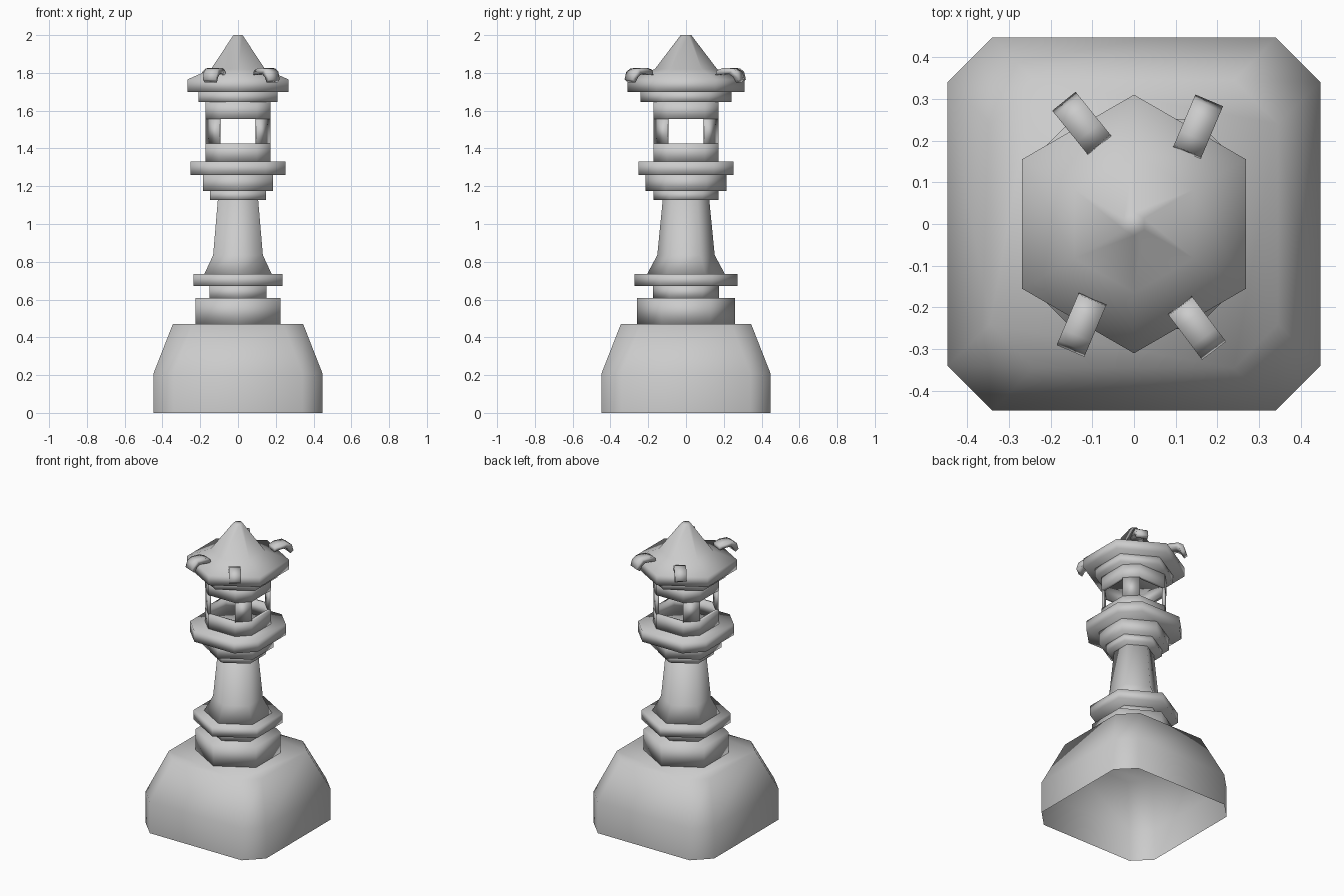
import bpy, bmesh, math
from mathutils import Matrix, Vector

if "Cube" in bpy.data.objects:
    bpy.data.objects.remove(bpy.data.objects["Cube"])

stone = bpy.data.materials.new("grey stone")
stone.diffuse_color = (0.6, 0.6, 0.6, 1)
stone.use_nodes = True
stone.node_tree.nodes["Principled BSDF"].inputs["Base Color"].default_value = stone.diffuse_color


def hexagon(r):
    # six sides, corners pointing to front and back
    return [(r * math.cos(math.radians(30 + 60 * k)),
             r * math.sin(math.radians(30 + 60 * k))) for k in range(6)]


def cut_square(h, f):
    # square of half width h whose flat sides end at f
    return [(h, -f), (h, f), (f, h), (-f, h), (-h, f), (-h, -f), (-f, -h), (f, -h)]


def loft(name, layers, matrix=None, bottom=True, top=True, closed=False):
    """Skin a stack of equal-count outlines: [(z, points), ...]."""
    bm = bmesh.new()
    rings = [[bm.verts.new((x, y, z)) for x, y in pts] for z, pts in layers]
    n = len(rings[0])
    pairs = list(zip(rings, rings[1:]))
    if closed:
        pairs.append((rings[-1], rings[0]))
    for a, b in pairs:
        for i in range(n):
            j = (i + 1) % n
            bm.faces.new((a[i], a[j], b[j], b[i]))
    if bottom and not closed:
        bm.faces.new(rings[0][::-1])
    if top and not closed:
        bm.faces.new(rings[-1])
    if matrix:
        bm.transform(matrix)
    bmesh.ops.recalc_face_normals(bm, faces=bm.faces)
    me = bpy.data.meshes.new(name)
    bm.to_mesh(me)
    bm.free()
    me.materials.append(stone)
    me.shade_smooth()
    ob = bpy.data.objects.new(name, me)
    bpy.context.collection.objects.link(ob)
    return ob


# heavy foot block, hollow underneath
loft("foot_block", [(0, cut_square(0.447, 0.34)), (0.21, cut_square(0.447, 0.34)),
                    (0.47, cut_square(0.345, 0.24))], bottom=False)

# six-sided plinth rings, collars and eave ring
for name, z0, z1, r in [("plinth", 0.468, 0.607, 0.26),
                        ("lower_neck", 0.605, 0.673, 0.175),
                        ("lower_collar", 0.672, 0.734, 0.272),
                        ("upper_neck", 1.128, 1.176, 0.172),
                        ("upper_collar", 1.174, 1.262, 0.215),
                        ("eave_ring", 1.645, 1.702, 0.241)]:
    loft(name, [(z0, hexagon(r)), (z1, hexagon(r))])

# flared column
loft("column", [(0.733, hexagon(0.207)), (0.835, hexagon(0.152)), (1.13, hexagon(0.123))])

# platform
loft("platform", [(1.26, cut_square(0.252, 0.147)), (1.33, cut_square(0.252, 0.147))])

# hollow lamp chamber: thin walls below and above the windows, four corner posts
outer, inner = cut_square(0.173, 0.1), cut_square(0.153, 0.092)
for name, z0, z1 in [("chamber_sill", 1.33, 1.425), ("chamber_head", 1.555, 1.646)]:
    loft(name, [(z0, outer), (z1, outer), (z1, inner), (z0, inner)], closed=True)
post = [(0.173, 0.098), (0.098, 0.173), (0.093, 0.153), (0.153, 0.093)]
for k in range(4):
    loft("chamber_post", [(1.424, post), (1.556, post)],
         Matrix.Rotation(math.pi / 2 * k, 4, 'Z'))

# concave six-sided roof
loft("roof", [(1.70, hexagon(0.31)), (1.765, hexagon(0.31)),
              (1.82, hexagon(0.165)), (2.0, hexagon(0.028))])

# curled ornaments on four roof sides: profile as (outward, up), swept across
curl = [(-0.067, 1.788), (-0.062, 1.812), (-0.025, 1.826), (0.03, 1.824), (0.058, 1.806),
        (0.07, 1.765), (0.05, 1.75), (0.032, 1.78), (0.012, 1.793), (-0.02, 1.793)]
# sweep axis -> sideways, profile axes -> outward and up
stand = Matrix(((1, 0, 0, 0), (0, 0, 1, 0), (0, 1, 0, 0), (0, 0, 0, 1)))
for x, y, deg in [(0.153, 0.232, 67), (-0.124, 0.24, 129),
                  (-0.125, -0.24, 247), (0.15, -0.248, 307)]:
    place = Matrix.Translation(Vector((x, y, 0))) @ Matrix.Rotation(math.radians(deg), 4, 'Z')
    loft("roof_curl", [(-0.036, curl), (0.036, curl)], place @ stand)
